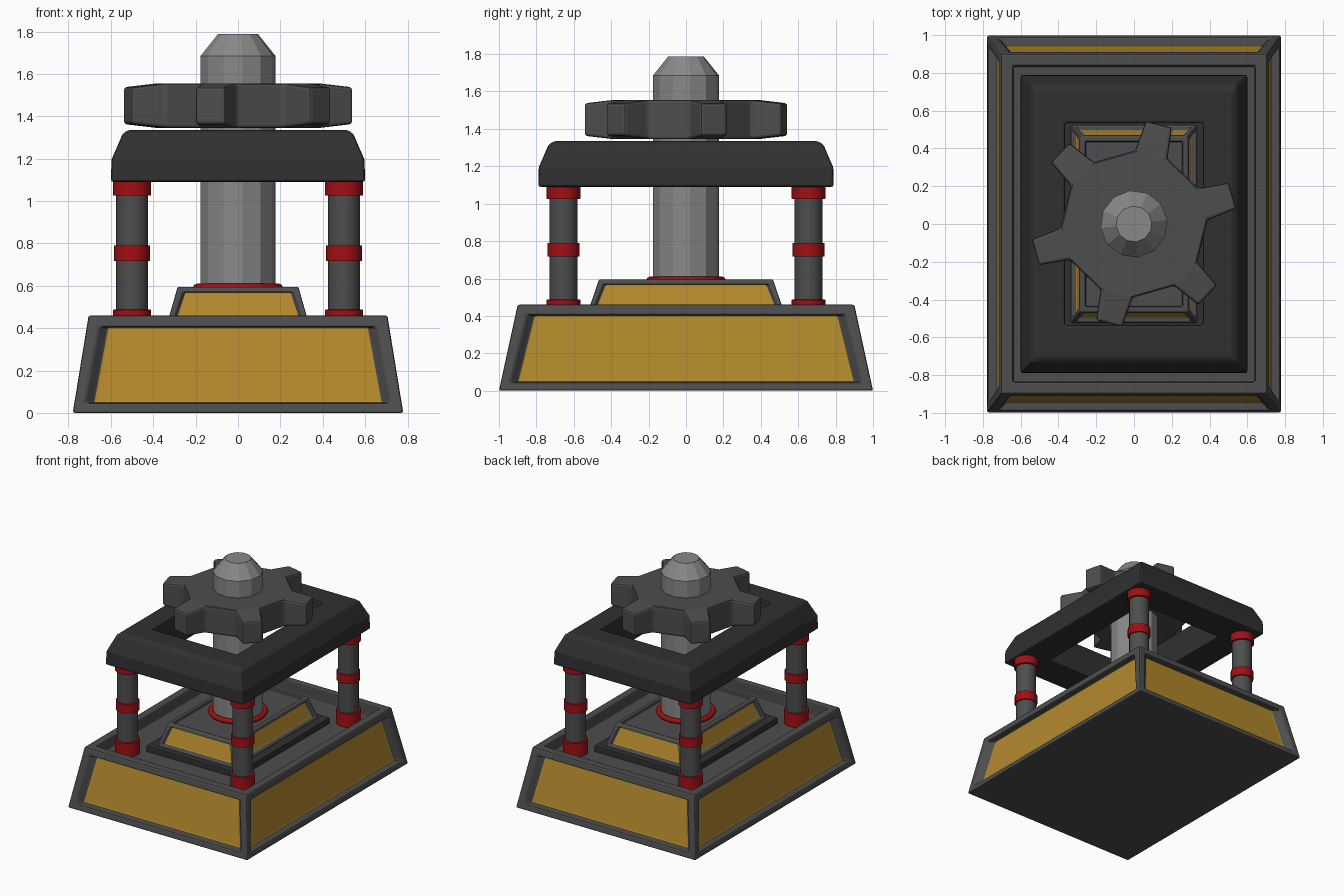
import bpy, bmesh, math
from math import cos, sin, radians

if "Cube" in bpy.data.objects:
    bpy.data.objects.remove(bpy.data.objects["Cube"])


def material(name, rgb):
    m = bpy.data.materials.new(name)
    m.diffuse_color = (*rgb, 1)
    m.use_nodes = True
    m.node_tree.nodes["Principled BSDF"].inputs["Base Color"].default_value = m.diffuse_color
    return m


IRON = material("iron", (0.075, 0.075, 0.075))
BLACK = material("black_iron", (0.03, 0.03, 0.03))
STEEL = material("steel", (0.25, 0.25, 0.25))
YELLOW = material("yellow", (0.45, 0.25, 0.025))
RED = material("red", (0.35, 0.005, 0.007))


def finish(bm, name, mats, bevel=0):
    bmesh.ops.recalc_face_normals(bm, faces=bm.faces)
    me = bpy.data.meshes.new(name)
    bm.to_mesh(me)
    bm.free()
    for m in mats:
        me.materials.append(m)
    ob = bpy.data.objects.new(name, me)
    bpy.context.collection.objects.link(ob)
    if bevel:
        mod = ob.modifiers.new("bevel", 'BEVEL')
        mod.width = bevel
        mod.segments = 2
        mod.limit_method = 'ANGLE'
        mod.angle_limit = radians(30)
    return ob


def tapered_block(bm, bottom, top, z0, z1):
    bmesh.ops.create_cube(bm, size=2)
    for v in bm.verts:
        hx, hy = top if v.co.z > 0 else bottom
        v.co = (v.co.x * hx, v.co.y * hy, z1 if v.co.z > 0 else z0)
    bm.normal_update()


def panelled_block(name, bottom, top, z0, z1, margin, depth, shrink, rim, sink, bevel):
    """Tapered block with recessed coloured side panels and a sunken top."""
    bm = bmesh.new()
    tapered_block(bm, bottom, top, z0, z1)
    sides = [f for f in bm.faces if abs(f.normal.z) < 0.7]
    lid = [f for f in bm.faces if f.normal.z > 0.9]
    for group, inset in ((sides, margin), (lid, rim)):
        for thick in (inset, 0.0):
            bmesh.ops.inset_individual(bm, faces=group, thickness=thick, depth=0)
    for f in sides:
        axis = 0 if abs(f.normal.x) > abs(f.normal.y) else 1
        for v in f.verts:
            v.co[axis] -= math.copysign(depth, f.normal[axis])
            v.co[1 - axis] -= math.copysign(shrink, v.co[1 - axis])
        f.material_index = 1
    for v in lid[0].verts:
        v.co.z -= sink
    return finish(bm, name, (IRON, YELLOW), bevel)


def cylinder(name, x, y, r, z0, z1, mat, sides=16, smooth=True, bevel=0):
    bm = bmesh.new()
    bmesh.ops.create_cone(bm, cap_ends=True, segments=sides, radius1=r, radius2=r, depth=z1 - z0)
    for v in bm.verts:
        v.co.x += x
        v.co.y += y
        v.co.z += (z0 + z1) / 2
    for f in bm.faces:
        f.smooth = smooth and len(f.verts) == 4
    if smooth:
        for e in bm.edges:
            e.smooth = all(f.smooth for f in e.link_faces)
    return finish(bm, name, (mat,), bevel)


# Base, plinth inside its sunken top, and upper pedestal
panelled_block("base", (0.78, 1.0), (0.705, 0.90), 0, 0.46, 0.073, 0.05, 0.045, 0.09, 0.08, 0.01)
bm = bmesh.new()
tapered_block(bm, (0.40, 0.57), (0.40, 0.57), 0.37, 0.425)
finish(bm, "plinth", (BLACK,), 0.006)
panelled_block("pedestal", (0.335, 0.525), (0.285, 0.465), 0.42, 0.595, 0.034, 0.025, 0.016,
               0.04, 0.02, 0.006)

# Corner posts with three red collars each
for sx in (-1, 1):
    for sy in (-1, 1):
        tag = ("left" if sx < 0 else "right") + ("_front" if sy < 0 else "_back")
        x, y = sx * 0.5, sy * 0.655
        cylinder("post_" + tag, x, y, 0.075, 0.37, 1.10, IRON)
        for part, r, z0, z1 in (("lower", 0.09, 0.38, 0.487), ("middle", 0.085, 0.717, 0.79),
                                ("upper", 0.09, 1.025, 1.095)):
            cylinder(part + "_collar_" + tag, x, y, r, z0, z1, RED, bevel=0.003)

# Upper rectangular frame: rectangular loops bridged into a closed ring
bm = bmesh.new()
loops = []
for hx, hy, z in ((0.6, 0.79, 1.09), (0.597, 0.787, 1.195), (0.545, 0.735, 1.315),
                  (0.52, 0.705, 1.335), (0.365, 0.535, 1.335), (0.365, 0.535, 1.09)):
    loops.append([bm.verts.new((sx * hx, sy * hy, z))
                  for sx, sy in ((-1, -1), (1, -1), (1, 1), (-1, 1))])
for i, a in enumerate(loops):
    b = loops[(i + 1) % len(loops)]
    for j in range(4):
        k = (j + 1) % 4
        bm.faces.new((a[j], a[k], b[k], b[j]))
finish(bm, "upper_frame", (BLACK,), 0.012)

# Gear wheel: six tapering teeth that thin slightly towards the tips
bm = bmesh.new()
rings = []
for side in (-1, 1):
    ring = []
    for t in range(6):
        for off, r, h in ((-13, 0.39, 0.105), (-7.5, 0.548, 0.087),
                          (7.5, 0.548, 0.087), (13, 0.39, 0.105)):
            a = radians(16 + 60 * t + off)
            ring.append(bm.verts.new((r * cos(a), r * sin(a), 1.45 + side * h)))
    bm.faces.new([v for i, v in enumerate(ring) if i % 4 in (0, 3)])
    for t in range(6):
        bm.faces.new(ring[4 * t:4 * t + 4])
    rings.append(ring)
lo, hi = rings
for i in range(24):
    k = (i + 1) % 24
    bm.faces.new((lo[i], lo[k], hi[k], hi[i]))
finish(bm, "gear_wheel", (IRON,), 0.014)

# Central shaft with chamfered tip
bm = bmesh.new()
prev = None
for r, z in ((0.178, 0.5), (0.178, 1.685), (0.095, 1.788)):
    ring = [bm.verts.new((r * cos(radians(7 + 30 * i)), r * sin(radians(7 + 30 * i)), z))
            for i in range(12)]
    if prev:
        for i in range(12):
            k = (i + 1) % 12
            bm.faces.new((prev[i], prev[k], ring[k], ring[i]))
    else:
        bm.faces.new(ring)
    prev = ring
bm.faces.new(prev)
finish(bm, "shaft", (STEEL,))

# Red seal ring round the foot of the shaft
bpy.ops.mesh.primitive_torus_add(location=(0, 0, 0.59), major_radius=0.193, minor_radius=0.02,
                                 major_segments=32, minor_segments=8)
seal = bpy.context.object
seal.name = "seal_ring"
seal.data.materials.append(RED)
bpy.ops.object.shade_smooth()
